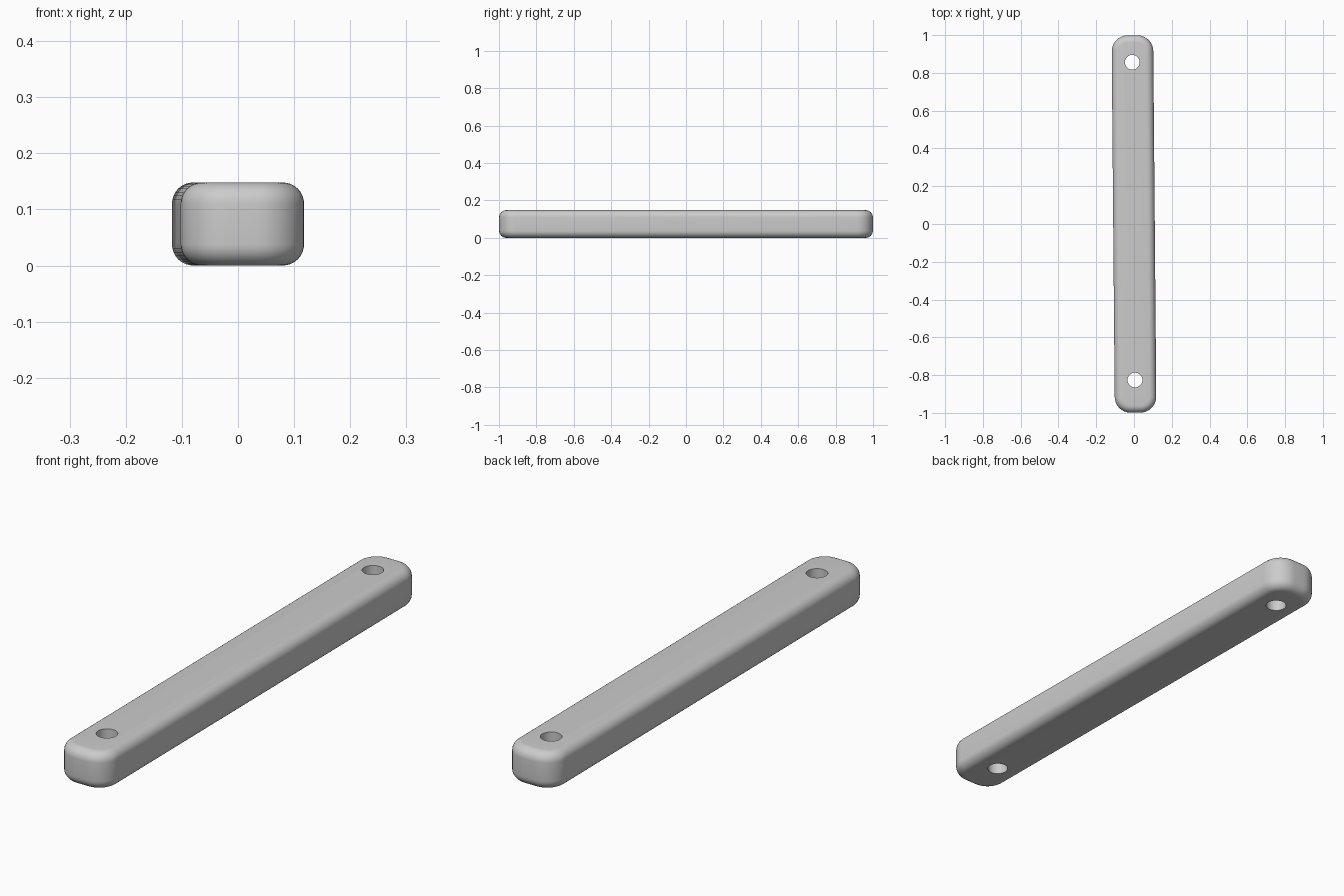
import bpy, bmesh, math

if "Cube" in bpy.data.objects:
    bpy.data.objects.remove(bpy.data.objects["Cube"])

HALF_W, HALF_L, HEIGHT = 0.11, 0.999, 0.148
CORNER, FILLET, ANGLE = 0.085, 0.038, 0.0085


def rounded_outline(inset, z, steps=10):
    """Rounded rectangle, pulled in by inset, at height z."""
    r = CORNER - inset
    pts = []
    for k, (sx, sy) in enumerate([(1, 1), (-1, 1), (-1, -1), (1, -1)]):
        cx, cy = sx * (HALF_W - CORNER), sy * (HALF_L - CORNER)
        for i in range(steps + 1):
            a = math.pi / 2 * (k + i / steps)
            pts.append((cx + r * math.cos(a), cy + r * math.sin(a), z))
    return pts


# Bar: stacked outlines with rounded top and bottom edges
N = 8
levels = []
for i in range(N + 1):
    a = math.pi / 2 * i / N
    levels.append((FILLET * (1 - math.sin(a)), FILLET * (1 - math.cos(a))))
levels += [(inset, HEIGHT - z) for inset, z in reversed(levels)]

bm = bmesh.new()
rings = [[bm.verts.new(p) for p in rounded_outline(*lv)] for lv in levels]
for lo, hi in zip(rings, rings[1:]):
    for i in range(len(lo)):
        j = (i + 1) % len(lo)
        bm.faces.new((lo[i], lo[j], hi[j], hi[i]))
bm.faces.new(rings[0][::-1])
bm.faces.new(rings[-1])
mesh = bpy.data.meshes.new("bar")
bm.to_mesh(mesh)
bm.free()
bar = bpy.data.objects.new("bar", mesh)
bpy.context.collection.objects.link(bar)
bar.rotation_euler.z = ANGLE

# Bolt holes through both ends
for name, x, y in [("rear_hole_cutter", -0.009, 0.856), ("front_hole_cutter", 0.005, -0.826)]:
    bpy.ops.mesh.primitive_cylinder_add(vertices=48, radius=0.039, depth=0.4,
                                        location=(x, y, HEIGHT / 2))
    cutter = bpy.context.object
    cutter.name = name
    cutter.hide_render = True
    cutter.hide_set(True)
    mod = bar.modifiers.new(name, "BOOLEAN")
    mod.operation = "DIFFERENCE"
    mod.solver = "EXACT"
    mod.object = cutter

# Apply the holes, then smooth the rounded edges
bpy.context.view_layer.objects.active = bar
bpy.ops.object.select_all(action="DESELECT")
bar.select_set(True)
for mod in list(bar.modifiers):
    bpy.ops.object.modifier_apply(modifier=mod.name)
for ob in [o for o in bpy.data.objects if o.name.endswith("cutter")]:
    bpy.data.objects.remove(ob)
bpy.ops.object.shade_smooth_by_angle(angle=math.radians(35))
